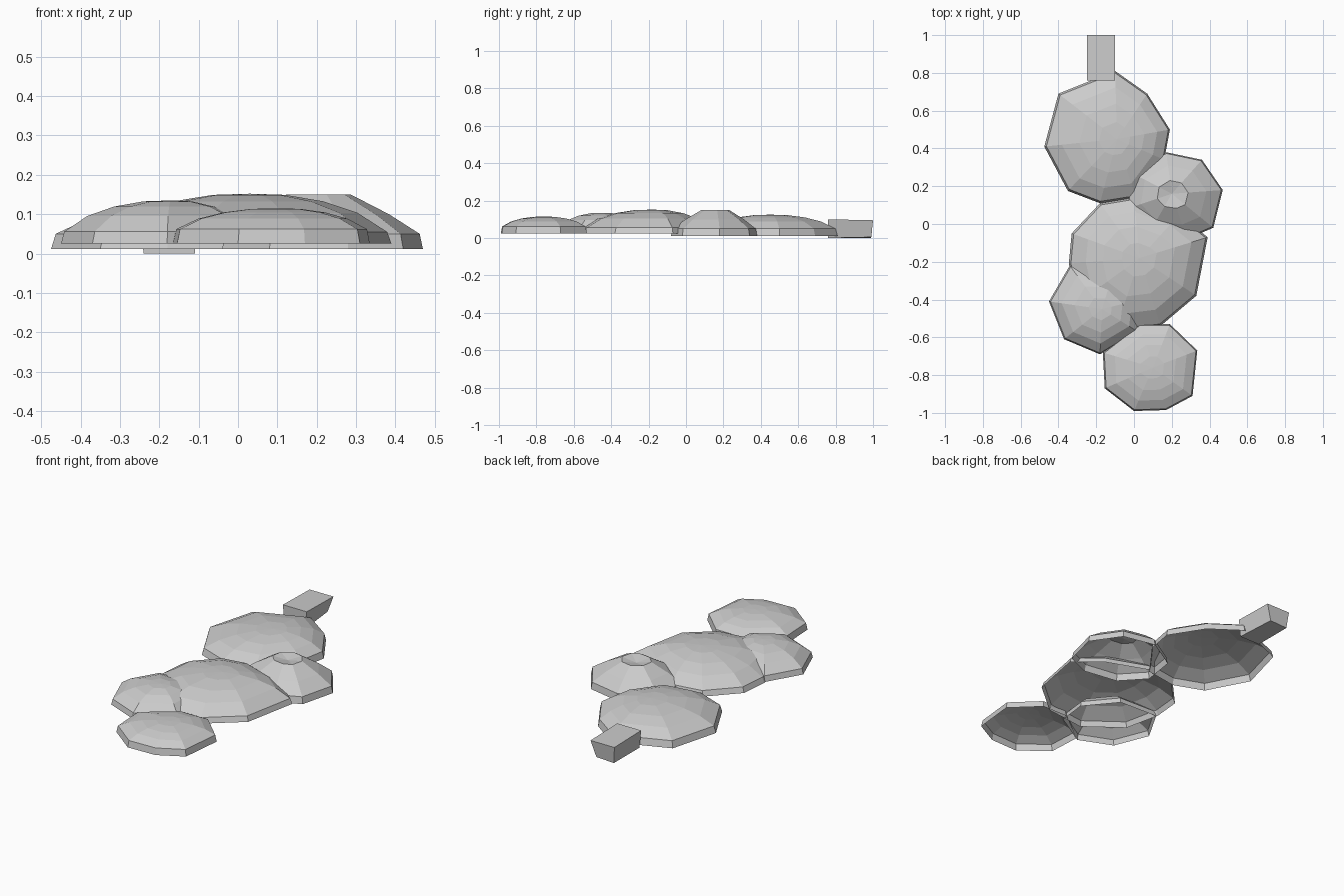
import bpy
import bmesh

if "Cube" in bpy.data.objects:
    bpy.data.objects.remove(bpy.data.objects["Cube"], do_unlink=True)

stone = bpy.data.materials.new("light grey")
stone.use_nodes = True
stone.diffuse_color = (0.6, 0.6, 0.6, 1)
stone.node_tree.nodes["Principled BSDF"].inputs["Base Color"].default_value = (0.6, 0.6, 0.6, 1)


def finish(bm, name):
    bmesh.ops.recalc_face_normals(bm, faces=bm.faces)
    mesh = bpy.data.meshes.new(name)
    bm.to_mesh(mesh)
    bm.free()
    mesh.materials.append(stone)
    obj = bpy.data.objects.new(name, mesh)
    bpy.context.collection.objects.link(obj)
    return obj


def bridge(bm, lower, upper):
    count = len(lower)
    for i in range(count):
        j = (i + 1) % count
        bm.faces.new((lower[i], lower[j], upper[j], upper[i]))


# ring scale and share of the height above the rim
DOME = [(0.97, 0), (0.76, 0.5), (0.52, 0.8), (0.25, 0.97)]
DENTED = [(0.97, 0), (0.68, 0.5), (0.32, 1)]


def mound(name, centre, outline, base, rim, top, profile=DOME, peak=1.0):
    """Open faceted shell: upright rim, shrinking rings and a low apex."""
    bm = bmesh.new()
    cx, cy = centre
    levels = [(1, base)] + [(s, rim + t * (top - rim)) for s, t in profile]
    rings = []
    for scale, z in levels:
        rings.append([bm.verts.new((cx + (x / 100 - cx) * scale,
                                    cy + (y / 100 - cy) * scale, z))
                      for x, y in outline])
    for lower, upper in zip(rings, rings[1:]):
        bridge(bm, lower, upper)
    apex = bm.verts.new((cx, cy, rim + peak * (top - rim)))
    last = rings[-1]
    for i, vert in enumerate(last):
        bm.faces.new((vert, last[(i + 1) % len(last)], apex))
    return finish(bm, name)


# overlapping mounds from back to front
mound("back_mound", (-0.09, 0.45),
      [(-10, 81), (-40, 69), (-47.5, 41), (-35, 17.5), (-18, 11),
       (1, 14), (16, 34), (19, 50), (7, 69)], 0.012, 0.05, 0.125)
mound("left_mound", (0.2, 0.16),
      [(17, 38), (-1, 27), (-4, 8), (8, -5), (28, -8), (42, -2), (47, 18), (36, 34)],
      0.012, 0.05, 0.15, DENTED, 0.85)
mound("middle_mound", (0.03, -0.18),
      [(-18, 11), (-33, -5), (-34.5, -21), (-30, -42), (-10, -57), (14, -54),
       (33, -38), (39, -7), (24, 5), (0, 14)], 0.025, 0.055, 0.152)
mound("right_mound", (-0.17, -0.45),
      [(-45, -41), (-37, -61), (-18, -69), (2, -57), (4, -40), (-10, -23), (-34, -22)],
      0.025, 0.056, 0.135)
mound("front_mound", (0.1, -0.76),
      [(3, -53), (-16.5, -68), (-15.5, -87), (0, -99), (17, -98.5),
       (31, -91), (33.5, -67), (19, -53)], 0.025, 0.062, 0.115)

# tapered block at the back end
bm = bmesh.new()
top = [bm.verts.new(p) for p in
       [(-0.25, 0.76, 0.1), (-0.1, 0.76, 0.1), (-0.1, 1, 0.095), (-0.25, 1, 0.095)]]
foot = [bm.verts.new(p) for p in
        [(-0.24, 0.76, 0), (-0.11, 0.76, 0), (-0.13, 0.99, 0.005), (-0.24, 0.99, 0)]]
bridge(bm, foot, top)
bm.faces.new(top)
bm.faces.new(foot[::-1])
finish(bm, "end_block")
